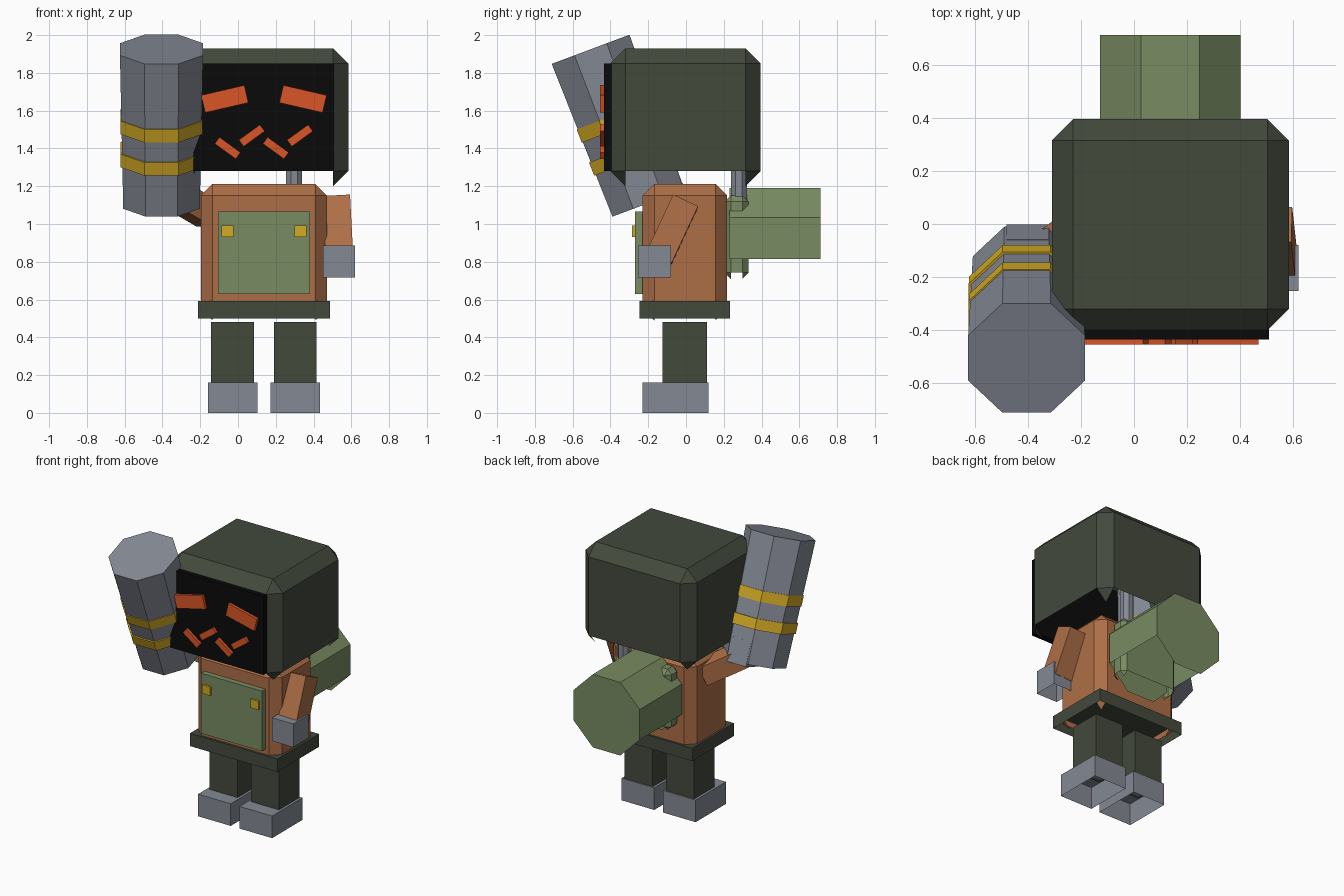
import bpy, bmesh, math
from mathutils import Matrix, Vector, Euler

if "Cube" in bpy.data.objects:
    bpy.data.objects.remove(bpy.data.objects["Cube"], do_unlink=True)


def material(name, r, g, b):
    m = bpy.data.materials.new(name)
    m.use_nodes = True
    m.diffuse_color = (r, g, b, 1)
    bsdf = m.node_tree.nodes["Principled BSDF"]
    bsdf.inputs["Base Color"].default_value = (r, g, b, 1)
    bsdf.inputs["Roughness"].default_value = 0.9
    return m


DARK = material("dark_green", 0.056, 0.067, 0.046)
ORANGE = material("burnt_orange", 0.42, 0.157, 0.062)
GRAY = material("steel_gray", 0.23, 0.25, 0.295)
GREEN = material("sage_green", 0.19, 0.26, 0.122)
YELLOW = material("yellow", 0.65, 0.4, 0.018)
RED = material("glowing_red", 0.7, 0.09, 0.02)
BLACK = material("black", 0.003, 0.003, 0.003)


def finish(bm, name, mat, open_bottom):
    """Turn a bmesh into an object, optionally leaving off its underside."""
    bm.normal_update()
    if open_bottom:
        under = [f for f in bm.faces if f.normal.z < -0.6]
        bmesh.ops.delete(bm, geom=under, context="FACES")
    mesh = bpy.data.meshes.new(name)
    bm.to_mesh(mesh)
    bm.free()
    mesh.materials.append(mat)
    obj = bpy.data.objects.new(name, mesh)
    bpy.context.collection.objects.link(obj)
    return obj


def box(name, mat, center, size, chamfer=0, open_bottom=False, turn=(0, 0, 0)):
    bm = bmesh.new()
    bmesh.ops.create_cube(bm, size=1)
    bmesh.ops.scale(bm, vec=size, verts=bm.verts)
    if chamfer:
        bmesh.ops.bevel(bm, geom=bm.edges[:], offset=chamfer, segments=1,
                        affect="EDGES", profile=0.5)
    obj = finish(bm, name, mat, open_bottom)
    obj.location = center
    obj.rotation_euler = [math.radians(a) for a in turn]
    return obj


def span(name, mat, x, y, z, **options):
    """Box given by its limits on each axis."""
    center = [sum(r) / 2 for r in (x, y, z)]
    size = [r[1] - r[0] for r in (x, y, z)]
    return box(name, mat, center, size, **options)


def prism(name, mat, start, end, width_start, width_end, open_bottom=False):
    """Eight-sided prism between two points, widths measured across flats."""
    start, end = Vector(start), Vector(end)
    axis = end - start
    flat = 2 * math.cos(math.pi / 8)
    bm = bmesh.new()
    bmesh.ops.create_cone(bm, cap_ends=True, segments=8, depth=axis.length,
                          radius1=width_start / flat, radius2=width_end / flat)
    # All prisms lie in planes of constant x, so one turn about x aims them
    tilt = math.atan2(-axis.y, axis.z)
    place = (Matrix.Translation((start + end) / 2) @ Matrix.Rotation(tilt, 4, "X")
             @ Matrix.Rotation(math.pi / 8, 4, "Z"))
    bmesh.ops.transform(bm, matrix=place, verts=bm.verts)
    return finish(bm, name, mat, open_bottom)


MID = 0.137  # x of the figure's centre plane
SIDES = (("right", -1), ("left", 1))


def centred(half):
    return (MID - half, MID + half)


# Head and face
span("head", DARK, centred(0.447), (-0.4, 0.395), (1.2, 1.93), chamfer=0.08, open_bottom=True)
span("face_screen", BLACK, centred(0.372), (-0.435, -0.39), (1.28, 1.85))
for side, s in SIDES:
    box(side + "_eye", RED, (MID + s * 0.207, -0.44, 1.662), (0.235, 0.03, 0.095),
        turn=(0, s * 13, 0))
for i, x in enumerate((-0.055, 0.073, 0.2, 0.328)):
    rise = i % 2
    box("mouth_dash", RED, (x, -0.44, 1.468 if rise else 1.402), (0.138, 0.03, 0.043),
        turn=(0, -36 if rise else 36, 0))

# Torso
span("torso", ORANGE, centred(0.334), (-0.23, 0.217), (0.49, 1.213), chamfer=0.062, open_bottom=True)
span("belt", DARK, centred(0.35), (-0.245, 0.232), (0.5, 0.593), open_bottom=True)
span("chest_panel", GREEN, centred(0.244), (-0.27, -0.22), (0.63, 1.066))

# Legs, feet and panel buttons
for side, s in SIDES:
    x = MID + s * 0.166
    span(side + "_leg", DARK, (x - 0.113, x + 0.113), (-0.125, 0.11), (0.15, 0.48), open_bottom=True)
    span(side + "_foot", GRAY, (x - 0.131, x + 0.131), (-0.229, 0.118), (0, 0.16), open_bottom=True)
    x = MID + s * 0.193
    span(side + "_button", YELLOW, (x - 0.032, x + 0.032), (-0.285, -0.265), (0.93, 0.993))

# Left arm hangs down
box("left_arm", ORANGE, (0.53, -0.072, 0.972), (0.145, 0.146, 0.33), turn=(-25, -3, 0))
span("left_hand", GRAY, (0.45, 0.62), (-0.253, -0.08), (0.717, 0.886), open_bottom=True)

# Right arm reaches out to the hammer
arm = box("right_arm", ORANGE, (-0.265, -0.045, 1.115), (0.14, 0.14, 0.3))
arm.rotation_euler = Vector((-0.17, -0.13, 0.1)).to_track_quat("Z", "Y").to_euler()
box("right_hand", GRAY, (-0.4, -0.11, 1.215), (0.16, 0.17, 0.17), turn=(20, 0, 0))

# Hammer with two bands
base, tip = Vector((-0.405, -0.2, 1.11)), Vector((-0.405, -0.505, 1.925))
prism("hammer", GRAY, base, tip, 0.405, 0.44)
for t in (0.315, 0.53):
    low, high = base.lerp(tip, t - 0.043), base.lerp(tip, t + 0.043)
    prism("hammer_band", YELLOW, low, high, 0.434, 0.436)

# Backpack, tank and pipe
span("backpack", GREEN, centred(0.23), (0.205, 0.33), (0.71, 1.15), chamfer=0.032, open_bottom=True)
prism("tank", GREEN, (MID, 0.23, 0.925), (MID, 0.713, 0.925), 0.53, 0.53, open_bottom=True)
prism("pipe", GRAY, (0.297, 0.28, 1.0), (0.297, 0.28, 1.4), 0.085, 0.085)
